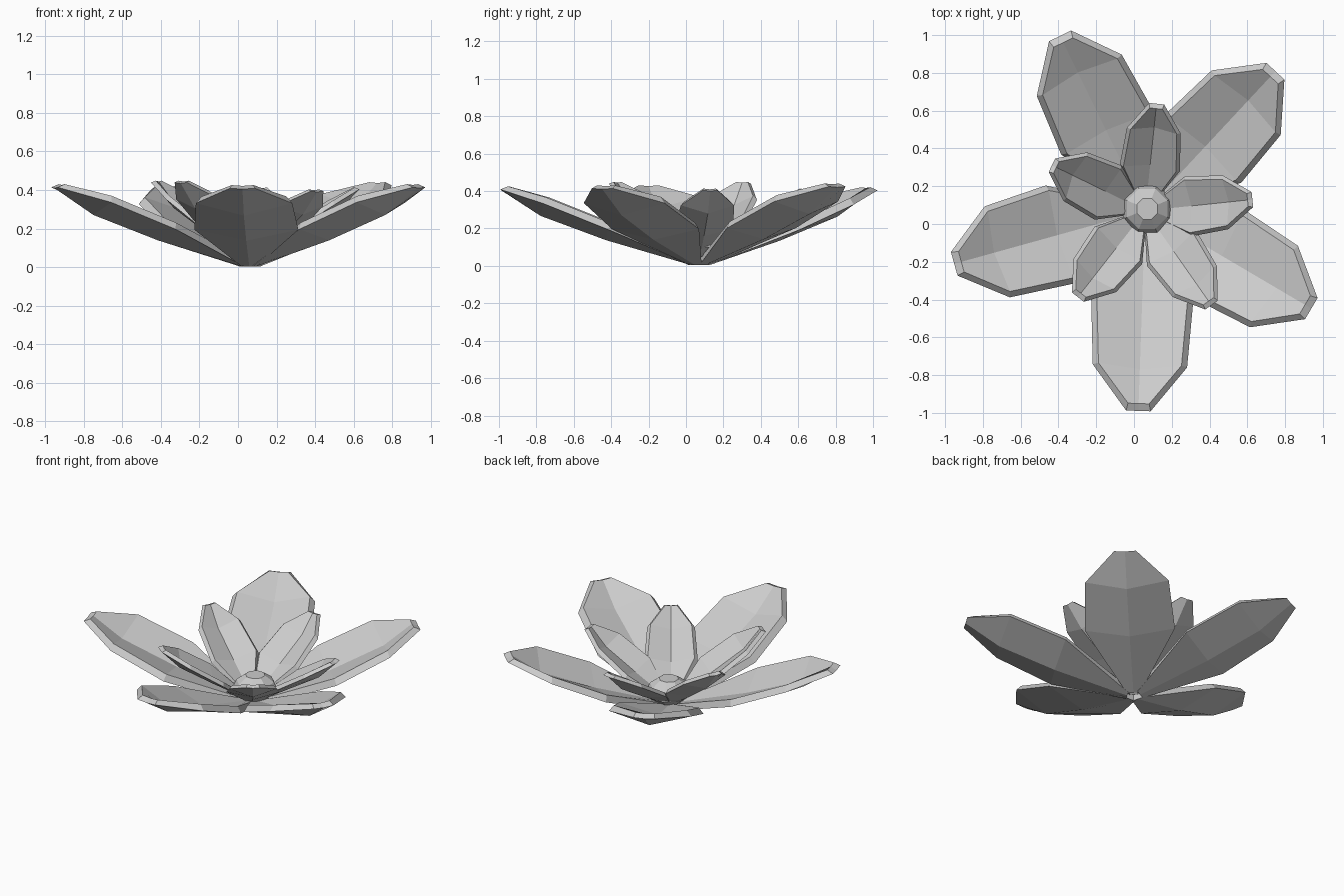
import bpy, bmesh
from math import cos, sin, radians, pi

if "Cube" in bpy.data.objects:
    bpy.data.objects.remove(bpy.data.objects["Cube"])

CX, CY = 0.06, 0.07   # where the petals meet


def make_object(name, bm):
    bmesh.ops.recalc_face_normals(bm, faces=bm.faces)
    me = bpy.data.meshes.new(name)
    bm.to_mesh(me)
    bm.free()
    ob = bpy.data.objects.new(name, me)
    bpy.context.collection.objects.link(ob)


def petal(name, angle, length, tip_z, rows, rim, thick):
    """rows: (edge r, centre r, half width, centre z, edge lift), r and z relative to tip."""
    bm = bmesh.new()
    c, s = cos(radians(angle)), sin(radians(angle))
    sheets = []
    for top in (0, 1):
        grid = []
        for i, (re, rc, w, z, lift) in enumerate(rows):
            back = 0.0
            if top:
                w = max(w - rim * (0.3 if i in (0, len(rows) - 1) else 1), 0.01)
                back = rim * 1.3 if i == len(rows) - 1 else rim * 0.3 * (i > 0)
            row = []
            for k in (-1, 0, 1):
                r = (re if k else rc) * length - back
                h = (z + (lift if k else 0)) * tip_z
                if top:
                    h += thick - back * 0.6
                row.append(bm.verts.new((CX + r * c - k * w * s,
                                         CY + r * s + k * w * c, h)))
            grid.append(row)
        for a, b in zip(grid, grid[1:]):
            for k in range(2):
                bm.faces.new((a[k], a[k + 1], b[k + 1], b[k]))
        sheets.append(grid)
    # sloping rim between the lower and upper sheets
    loops = []
    for g in sheets:
        loops.append([r[0] for r in g] + [g[-1][1]] +
                     [r[2] for r in reversed(g)] + [g[0][1]])
    lo, hi = loops
    n = len(lo)
    for i in range(n):
        j = (i + 1) % n
        bm.faces.new((lo[i], lo[j], hi[j], hi[i]))
    make_object(name, bm)


# outer ring of large petals
outer_rows = [(0.04, 0.04, 0.04, 0.01, 0.0),
              (0.45, 0.47, 0.27, 0.34, 0.14),
              (0.775, 0.80, 0.25, 0.66, 0.16),
              (1.0, 1.0, 0.065, 1.0, 0.01)]
for i, (a, l, z) in enumerate([(47, 1.01, 0.42), (116, 1.03, 0.40), (195.5, 1.05, 0.41),
                               (268, 1.06, 0.405), (329.5, 1.02, 0.41)]):
    petal(f"outer_petal_{i + 1}", a, l, z, outer_rows, 0.03, 0.04)

# inner ring of small, steeper petals
inner_rows = [(0.05, 0.05, 0.03, 0.08, 0.0),
              (0.40, 0.44, 0.16, 0.40, 0.10),
              (0.75, 0.79, 0.143, 0.70, 0.11),
              (1.0, 1.0, 0.04, 1.0, 0.01)]
for i, (a, l, z) in enumerate([(84, 0.57, 0.40), (154, 0.55, 0.435), (232, 0.58, 0.435),
                               (305, 0.61, 0.39), (366, 0.57, 0.40)]):
    petal(f"inner_petal_{i + 1}", a, l, z, inner_rows, 0.02, 0.025)

# faceted centre bud
bm = bmesh.new()
rings = []
for r, z in [(0.08, 0.05), (0.14, 0.10), (0.115, 0.155), (0.06, 0.195)]:
    rings.append([bm.verts.new((0.07 + r * cos(pi / 8 + k * pi / 4),
                                0.08 + r * sin(pi / 8 + k * pi / 4), z)) for k in range(8)])
for a, b in zip(rings, rings[1:]):
    for k in range(8):
        bm.faces.new((a[k], a[(k + 1) % 8], b[(k + 1) % 8], b[k]))
bm.faces.new(rings[0])
bm.faces.new(rings[-1])
make_object("centre_bud", bm)
